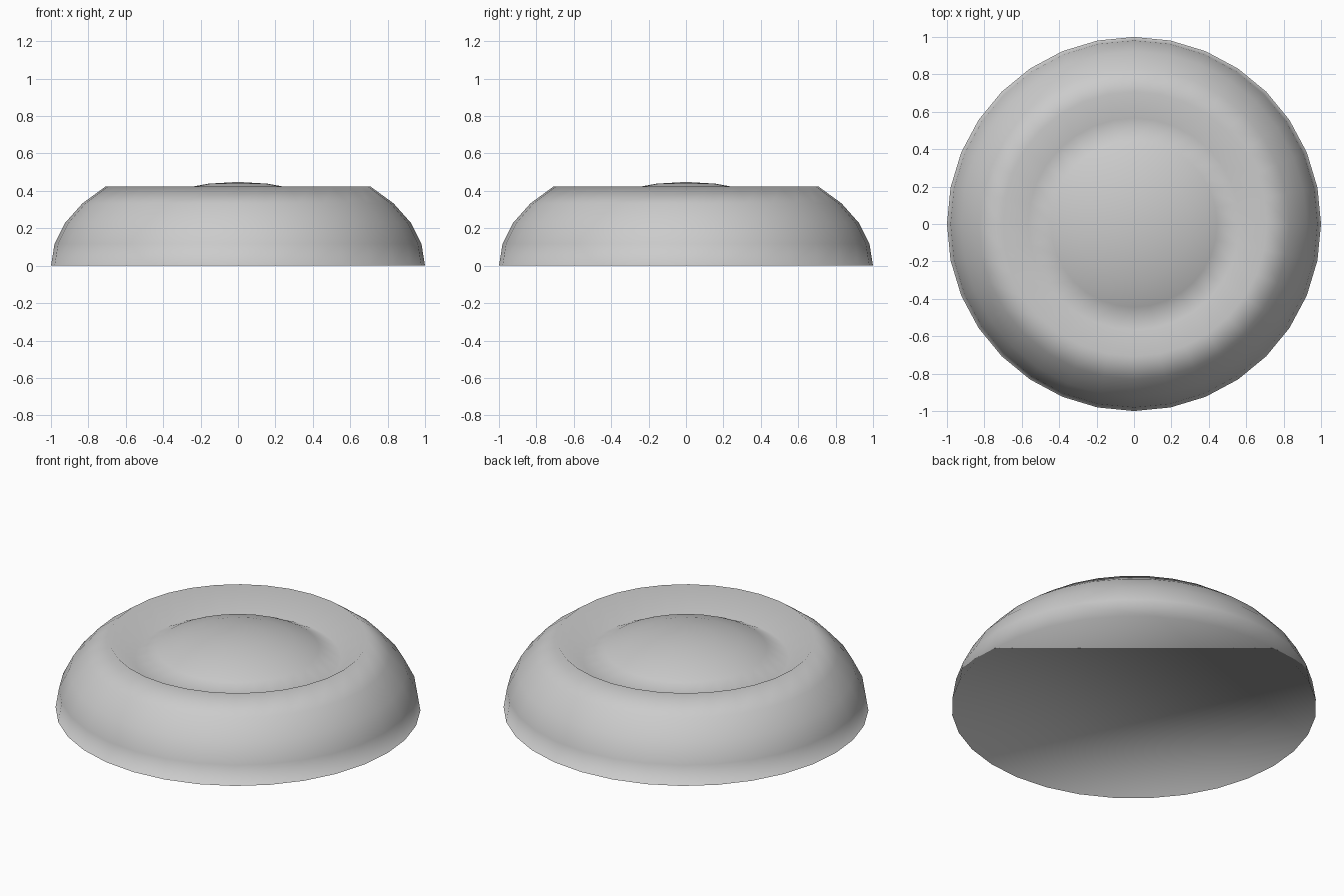
import bpy, bmesh
from math import sin, cos, pi

if "Cube" in bpy.data.objects:
    bpy.data.objects.remove(bpy.data.objects["Cube"], do_unlink=True)

SEGMENTS = 32
STEP = pi / 16        # angle between rings
SQUASH = 0.6          # height of the flattened sphere
DOME_SCALE = 0.8      # size of the sunken centre dome
APEX = 0.448          # top of the centre dome

# Profile: outer wall up to the lip, then the sunken dome from trough to centre
wall = [(cos(i * STEP), SQUASH * sin(i * STEP)) for i in range(5)]
dome = [(DOME_SCALE * sin(i * STEP), APEX - DOME_SCALE * SQUASH * (1 - cos(i * STEP)))
        for i in range(4, 0, -1)]

bm = bmesh.new()


def add_ring(radius, z):
    return [bm.verts.new((radius * cos(a), radius * sin(a), z))
            for a in (2 * pi * k / SEGMENTS for k in range(SEGMENTS))]


rings = [add_ring(r, z) for r, z in wall + dome]
centre = bm.verts.new((0, 0, APEX))

# Skin the rings and close the middle of the dome
for lower, upper in zip(rings, rings[1:]):
    for k in range(SEGMENTS):
        n = (k + 1) % SEGMENTS
        bm.faces.new((lower[k], lower[n], upper[n], upper[k]))
for k in range(SEGMENTS):
    bm.faces.new((rings[-1][k], rings[-1][(k + 1) % SEGMENTS], centre))

# Flat base, shaded together with the wall
bm.faces.new(rings[0])
for face in bm.faces:
    face.smooth = True

mesh = bpy.data.meshes.new("cushion_body")
bm.to_mesh(mesh)
bm.free()
body = bpy.data.objects.new("cushion_body", mesh)
bpy.context.collection.objects.link(body)

# Plain grey material
grey = bpy.data.materials.new("light_grey")
grey.use_nodes = True
colour = (0.6, 0.6, 0.6, 1)
grey.diffuse_color = colour
grey.node_tree.nodes["Principled BSDF"].inputs["Base Color"].default_value = colour
mesh.materials.append(grey)
